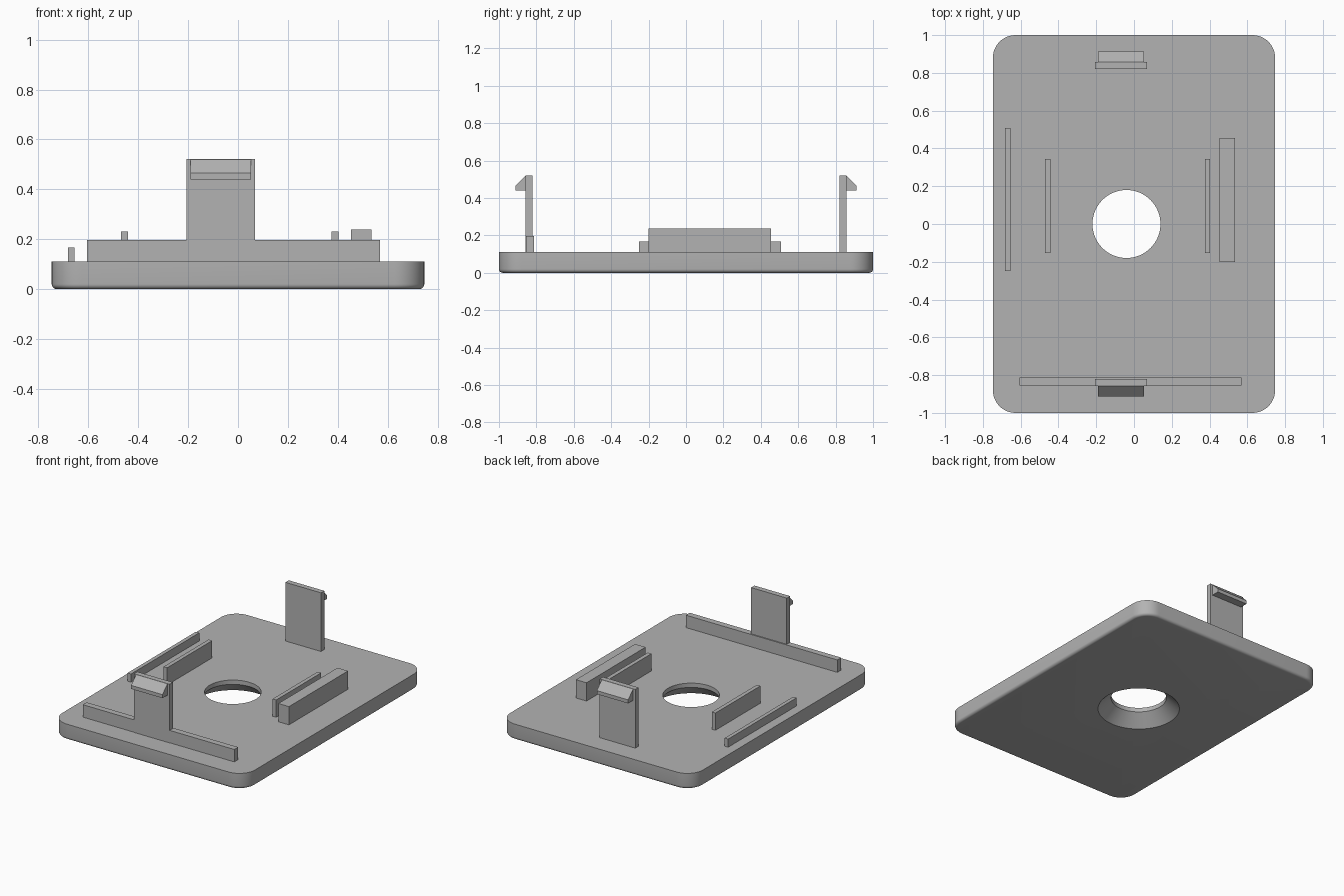
import bpy
import bmesh
from math import radians
from mathutils import Vector

default = bpy.data.objects.get("Cube")
if default:
    bpy.data.objects.remove(default, do_unlink=True)

grey = bpy.data.materials.new("plain grey")
grey.use_nodes = True
GREY = (0.45, 0.45, 0.45, 1)
grey.diffuse_color = GREY
grey.node_tree.nodes["Principled BSDF"].inputs["Base Color"].default_value = GREY

TOP = 0.11          # upper surface of the base plate
HOLE_X = -0.04      # centre of the countersunk hole


def add_object(name, bm):
    bmesh.ops.recalc_face_normals(bm, faces=bm.faces[:])
    mesh = bpy.data.meshes.new(name)
    bm.to_mesh(mesh)
    bm.free()
    mesh.materials.append(grey)
    obj = bpy.data.objects.new(name, mesh)
    bpy.context.collection.objects.link(obj)
    return obj


def box_bmesh(x, y, z):
    bm = bmesh.new()
    bmesh.ops.create_cube(bm, size=1)
    for v in bm.verts:
        v.co = Vector([(lo + hi) / 2 + c * (hi - lo)
                       for c, (lo, hi) in zip(v.co, (x, y, z))])
    return bm


def box(name, x, y, z):
    return add_object(name, box_bmesh(x, y, z))


def extrude_x(name, profile, x0, x1):
    """Prism along x from a (y, z) profile."""
    bm = bmesh.new()
    face = bm.faces.new([bm.verts.new((x0, y, z)) for y, z in profile])
    ext = bmesh.ops.extrude_face_region(bm, geom=[face])
    moved = [g for g in ext["geom"] if isinstance(g, bmesh.types.BMVert)]
    bmesh.ops.translate(bm, verts=moved, vec=(x1 - x0, 0, 0))
    return add_object(name, bm)


# Base plate: rounded corners, softened bottom rim
bm = box_bmesh((-0.747, 0.747), (-1, 1), (0, TOP))
upright = [e for e in bm.edges if abs(e.verts[0].co.z - e.verts[1].co.z) > 0.05]
bmesh.ops.bevel(bm, geom=upright, offset=0.12, segments=12, profile=0.5, affect='EDGES')
rim = [e for e in bm.edges if all(v.co.z < 0.001 for v in e.verts)]
bmesh.ops.bevel(bm, geom=rim, offset=0.02, segments=5, profile=0.5, affect='EDGES')
plate = add_object("base_plate", bm)

# Countersunk hole: lathed cutter, straight at the top and flared below
bm = bmesh.new()
outline = [(0.18, 0.2), (0.18, 0.08), (0.265, 0), (0.265, -0.1)]
verts = [bm.verts.new((HOLE_X + r, 0, z)) for r, z in outline]
edges = [bm.edges.new(pair) for pair in zip(verts, verts[1:])]
bmesh.ops.spin(bm, geom=verts + edges, cent=(HOLE_X, 0, 0), axis=(0, 0, 1),
               angle=radians(360), steps=64)
bmesh.ops.remove_doubles(bm, verts=bm.verts[:], dist=0.0001)
bmesh.ops.holes_fill(bm, edges=bm.edges[:], sides=0)
cutter = add_object("hole_cutter", bm)
cutter.hide_render = True

cut = plate.modifiers.new("hole", 'BOOLEAN')
cut.operation = 'DIFFERENCE'
cut.solver = 'EXACT'
cut.object = cutter
bpy.ops.object.select_all(action='DESELECT')
plate.select_set(True)
bpy.context.view_layer.objects.active = plate
bpy.ops.object.modifier_apply(modifier="hole")
bpy.data.objects.remove(cutter, do_unlink=True)
bpy.ops.object.shade_smooth_by_angle(angle=radians(30))

# Rails standing on the plate
box("front_ridge", (-0.605, 0.57), (-0.855, -0.812), (TOP, 0.197))
box("right_outer_rail", (-0.682, -0.655), (-0.25, 0.507), (TOP, 0.167))
box("left_outer_rail", (0.453, 0.535), (-0.2, 0.455), (TOP, 0.238))
for side, x in (("right", -0.456), ("left", 0.389)):
    box(side + "_inner_rail", (x - 0.014, x + 0.014), (-0.153, 0.345), (TOP, 0.231))

# Snap clips at both ends, each with an outward wedge hook
for end, s in (("front", -1), ("back", 1)):
    inner, outer = s * 0.82, s * 0.857
    box(end + "_clip", (-0.207, 0.069), sorted((inner, outer)), (TOP, 0.521))
    wedge = [(outer, 0.44), (s * 0.912, 0.44), (s * 0.912, 0.465), (outer, 0.52)]
    extrude_x(end + "_clip_hook", wedge, -0.19, 0.053)
